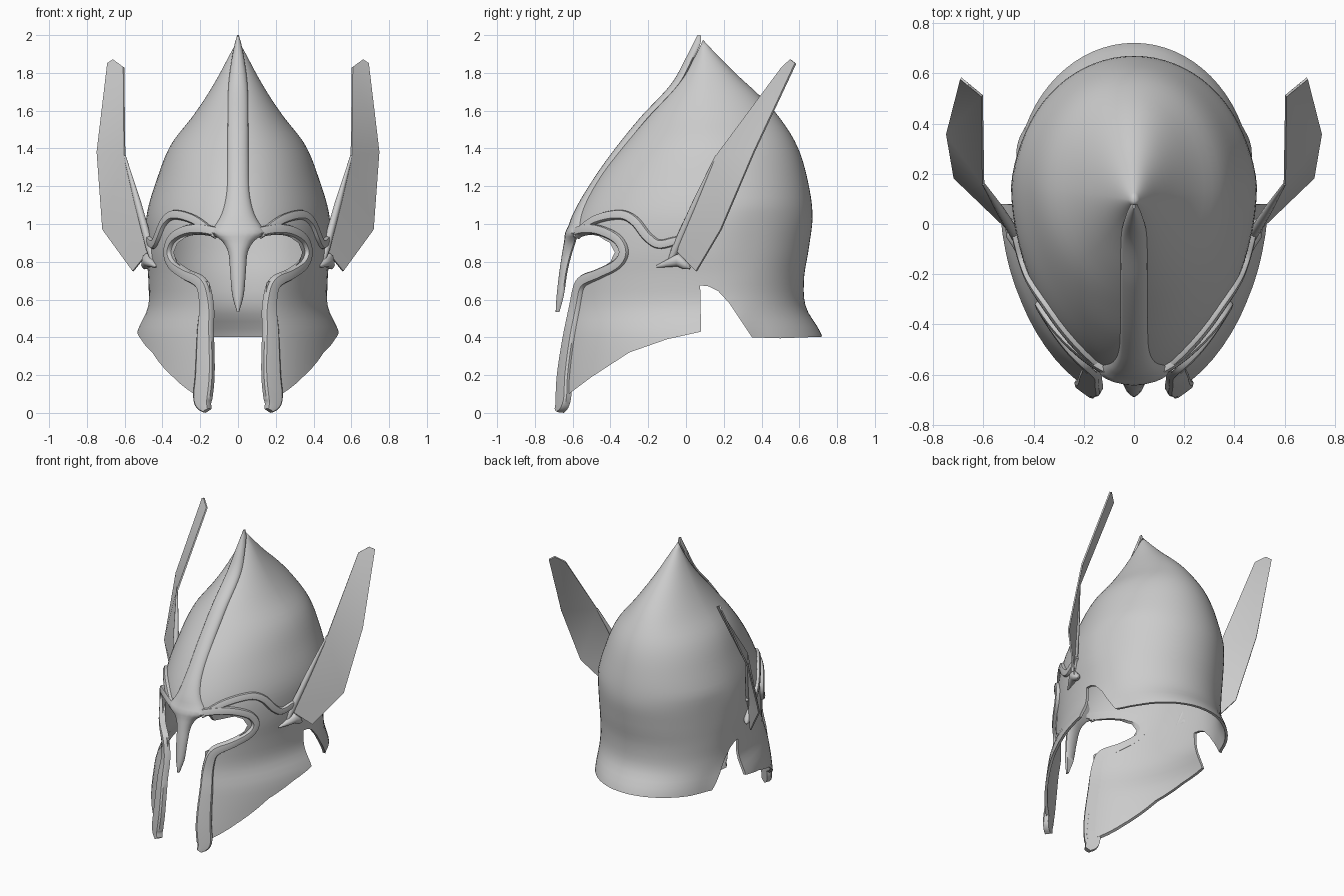
import bpy, bmesh, math
from mathutils import Vector

if "Cube" in bpy.data.objects:
    bpy.data.objects.remove(bpy.data.objects["Cube"])

steel = bpy.data.materials.new("grey steel")
steel.use_nodes = True
steel.diffuse_color = (0.6, 0.6, 0.6, 1)
steel.node_tree.nodes["Principled BSDF"].inputs["Base Color"].default_value = (0.6, 0.6, 0.6, 1)


def make(name, verts, faces, merge=True):
    mesh = bpy.data.meshes.new(name)
    bm = bmesh.new()
    vs = [bm.verts.new(v) for v in verts]
    for f in faces:
        bm.faces.new([vs[i] for i in f])
    if merge:
        bmesh.ops.remove_doubles(bm, verts=bm.verts, dist=0.0005)
    bmesh.ops.recalc_face_normals(bm, faces=bm.faces)
    bm.to_mesh(mesh)
    bm.free()
    mesh.materials.append(steel)
    ob = bpy.data.objects.new(name, mesh)
    bpy.context.collection.objects.link(ob)
    return ob


def finish(ob, mirror=False, angle=40):
    """Apply the modifiers, mirror across x if wanted, then shade."""
    if mirror:
        ob.modifiers.new("mirror", 'MIRROR').use_mirror_merge = False
    dg = bpy.context.evaluated_depsgraph_get()
    mesh = bpy.data.meshes.new_from_object(ob.evaluated_get(dg))
    ob.modifiers.clear()
    ob.data = mesh
    bpy.ops.object.select_all(action='DESELECT')
    ob.select_set(True)
    bpy.context.view_layer.objects.active = ob
    bpy.ops.object.shade_smooth_by_angle(angle=math.radians(angle))


def spline(rows, k):
    """Smooth value of a table sorted by its first column."""
    k = min(max(k, rows[0][0]), rows[-1][0])
    i = max(j for j in range(len(rows) - 1) if rows[j][0] <= k)
    a, b = rows[i], rows[i + 1]
    p, n = rows[max(i - 1, 0)], rows[min(i + 2, len(rows) - 1)]
    h = b[0] - a[0]
    u = (k - a[0]) / h
    out = []
    for c in range(1, len(a)):
        ma = (b[c] - p[c]) / (b[0] - p[0]) * h
        mb = (n[c] - a[c]) / (n[0] - a[0]) * h
        out.append((2*u**3 - 3*u*u + 1)*a[c] + (u**3 - 2*u*u + u)*ma
                   + (3*u*u - 2*u**3)*b[c] + (u**3 - u*u)*mb)
    return out


def loft(rings):
    """Faces between closed rings, with end caps."""
    n = len(rings[0])
    verts = [v for r in rings for v in r]
    faces = [(i*n + j, i*n + (j+1) % n, (i+1)*n + (j+1) % n, (i+1)*n + j)
             for i in range(len(rings) - 1) for j in range(n)]
    return verts, faces + [tuple(range(n)), tuple(range(len(verts) - n, len(verts)))]


# Helmet body: height, half width, front y, back y, middle y
BODY = [(0.0, .58, -.72, .80, .15), (.2, .57, -.70, .78, .15), (.42, .54, -.67, .715, .15),
        (.56, .48, -.65, .635, .15), (.71, .475, -.64, .625, .15), (.87, .488, -.625, .65, .15),
        (1.05, .483, -.57, .67, .15), (1.25, .425, -.46, .64, .15), (1.42, .355, -.33, .585, .14),
        (1.57, .24, -.205, .49, .13), (1.68, .165, -.105, .39, .12), (1.79, .10, -.015, .27, .11),
        (1.90, .042, .055, .16, .1), (1.975, 0, .09, .09, .09)]
POW = 1.85


def shell(t, z):
    """Point on the body: t is 0 at the front and pi at the back."""
    w, yf, yb, yc = spline(BODY, z)
    s, c = math.sin(t), math.cos(t)
    if c < 0:
        w += (min(w, .475) - w) * min(1, -c / .4)
        return Vector((w * s, yc - (yb - yc) * c, z))
    e = 2 / POW
    return Vector((math.copysign(w * abs(s)**e, s), yc - (yc - yf) * c**e, z))


def from_x(x, z):
    return math.asin(min(1, (x / spline(BODY, z)[0]))**(POW / 2))


def from_y(y, z):
    w, yf, yb, yc = spline(BODY, z)
    return math.acos(((yc - y) / (yc - yf))**(POW / 2))


SEG, ROWS = 72, 52
levels = [1.975 * i / ROWS for i in range(ROWS + 1)]
verts = [shell(2 * math.pi * j / SEG, z) for z in levels for j in range(SEG)]
faces = [(i*SEG + j, i*SEG + (j+1) % SEG, (i+1)*SEG + (j+1) % SEG, (i+1)*SEG + j)
         for i in range(ROWS) for j in range(SEG)]
body = make("helmet_body", verts, faces)
thick = body.modifiers.new("thickness", 'SOLIDIFY')
thick.thickness = 0.018
thick.offset = -1

# Cutters: lower edge with ear notch, and face opening
edge = [(-.9, -.2), (-.9, -.02), (-.62, .10), (-.5, .19), (-.3, .32), (-.1, .39), (.08, .43),
        (.075, .675), (.12, .67), (.17, .645), (.23, .58), (.29, .49), (.35, .40), (.5, .395),
        (.9, .41), (.9, -.2)]
half = [(.14, -.2), (.15, .69), (.22, .72), (.28, .755), (.325, .80), (.34, .85), (.32, .90),
        (.27, .935), (.2, .95), (.1, .935)]
face_hole = half + [(-x, z) for x, z in reversed(half)]
cut_a = make("edge_cutter", *loft([[(x, y, z) for y, z in edge] for x in (-1, 1)]))
cut_b = make("face_cutter", *loft([[(x, y, z) for x, z in face_hole] for y in (-1, -.1)]))
for cutter in (cut_a, cut_b):
    cutter.hide_render = True
    m = body.modifiers.new("cut", 'BOOLEAN')
    m.object = cutter
    m.operation = 'DIFFERENCE'
    m.solver = 'EXACT'
finish(body)
for cutter in (cut_a, cut_b):
    bpy.data.objects.remove(cutter)


def ribbon(name, path, height, steps=6):
    """Raised rounded band on the body; path holds (angle, height, half width)."""
    rows = [(i, *p) for i, p in enumerate(path)]
    samples = [spline(rows, i / steps) for i in range(steps * (len(path) - 1) + 1)]
    pts = [shell(t, z) for t, z, _ in samples]
    rings = []
    for i, (t, z, hw) in enumerate(samples):
        n = (shell(t + .01, z) - shell(t - .01, z)).cross(shell(t, z + .01) - shell(t, z - .01) if z > .02
                                                         else shell(t, .04) - shell(t, .02)).normalized()
        along = pts[min(i + 1, len(pts) - 1)] - pts[max(i - 1, 0)]
        side = n.cross(along).normalized()
        prof = [(-1, -.8), (-1, .4), (-.8, .85), (0, 1), (.8, .85), (1, .4), (1, -.8)]
        rings.append([pts[i] + side * hw * u + n * height * v for u, v in prof])
    finish(make(name, *loft(rings)), mirror=True)


# Eye rim running down into the cheek guard
rim = [(.165, .012, .02), (.188, .07, .05), (.178, .2, .052), (.175, .4, .045), (.172, .6, .036),
       (.2, .69, .032), (.28, .735, .027), (.345, .785, .026), (.368, .85, .026), (.345, .92, .026),
       (.28, .962, .026), (.2, .972, .026), (.1, .955, .025)]
ribbon("eye_rim_and_cheek_guard", [(from_x(x, z), z, w) for x, z, w in rim], .024)

# Wavy brow band
brow = [(-.58, .94, .02), (-.48, 1.02, .024), (-.35, 1.048, .025), (-.27, 1.015, .026),
        (-.2, .93, .026), (-.14, .893, .024), (-.06, .91, .022), (.0, .93, .01)]
ribbon("brow_band", [(from_y(y, z), z, w) for y, z, w in brow], .02)

# Crest and nose guard: height, front y, half width, depth
CREST = [(.535, -.69, .006, .012), (.62, -.685, .03, .03), (.75, -.67, .042, .035), (.85, -.655, .052, .045),
         (.91, -.645, .085, .055), (.955, -.64, .142, .06), (.985, -.625, .125, .06), (1.05, -.6, .088, .05),
         (1.16, -.54, .062, .04), (1.34, -.42, .056, .04), (1.555, -.25, .054, .04), (1.74, -.08, .05, .04),
         (1.88, .0, .032, .035), (1.96, .04, .016, .03), (2.0, .06, .004, .01)]
rings = []
for i in range(71):
    z = .535 + 1.465 * i / 70
    y, w, d = spline(CREST, z)
    arc = [math.pi * k / 10 for k in range(11)]
    rings.append([(w * math.cos(a), y + d - d * math.sin(a), z) for a in arc]
                 + [(-w * .8, y + d + .008, z), (w * .8, y + d + .008, z)])
finish(make("crest_and_nose_guard", *loft(rings)), angle=50)

# Wings: thin bent blades
blade = [(.46, -.06, .87), (.60, .16, 1.36), (.605, .51, 1.83), (.66, .555, 1.87),
         (.69, .58, 1.85), (.745, .36, 1.38), (.715, .185, .97), (.555, .055, .75)]
wing = make("wing", blade, [(0, 1, 6, 7), (1, 5, 6), (1, 2, 5), (2, 3, 4, 5)])
plate = wing.modifiers.new("thickness", 'SOLIDIFY')
plate.thickness = .01
plate.offset = 0
finish(wing, mirror=True, angle=30)


def rod(name, path, sides=10):
    """Tapered tube through (x, y, z, radius)."""
    pts = [Vector(p[:3]) for p in path]
    rings = []
    for i, p in enumerate(pts):
        q = (pts[min(i + 1, len(pts) - 1)] - pts[max(i - 1, 0)]).to_track_quat('Z', 'Y')
        rings.append([p + q @ Vector((math.cos(a), math.sin(a), 0)) * path[i][3]
                      for a in (2 * math.pi * k / sides for k in range(sides))])
    finish(make(name, *loft(rings)), mirror=True, angle=50)


# Leading-edge rib and the pointed clasp at the wing root
rod("wing_rib", [(.445, -.09, .79, .012), (.465, -.055, .87, .022), (.53, .05, 1.11, .018), (.6, .16, 1.36, .006)])
rod("wing_clasp", [(.432, -.155, .775, .006), (.455, -.1, .79, .02), (.475, -.04, .81, .036),
                   (.49, .0, .78, .024), (.495, .02, .765, .006)])
